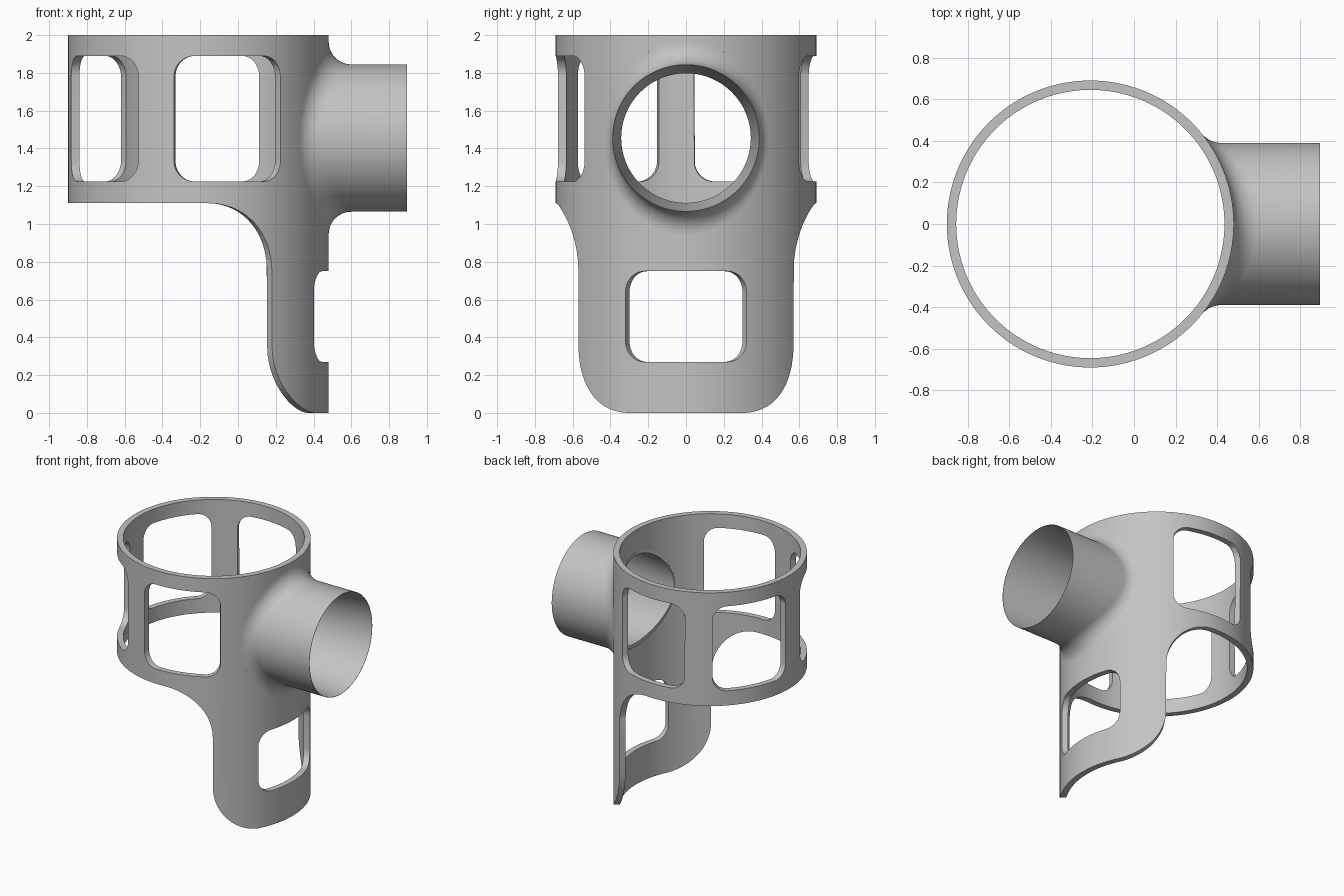
import bpy, bmesh, math
from mathutils import Vector

cube = bpy.data.objects.get("Cube")
if cube:
    bpy.data.objects.remove(cube, do_unlink=True)

CX, R, WALL = -0.21, 0.69, 0.045           # collar axis, outer radius, thickness
TOP, RIM = 2.0, 1.11                       # collar height range
TONGUE, BEND = 0.67, 0.36                  # tongue half width along the arc, corner radius
PIPE_Z, PIPE_R, BORE_R, PIPE_END = 1.455, 0.39, 0.343, 0.895
FILLET = 0.12
HOLE_R = BORE_R * R / (R - WALL) + 0.002

grey = bpy.data.materials.new("plain grey")
grey.use_nodes = True
grey.diffuse_color = (0.55, 0.55, 0.55, 1)
grey.node_tree.nodes["Principled BSDF"].inputs["Base Color"].default_value = (0.55, 0.55, 0.55, 1)


def make_object(name, bm):
    mesh = bpy.data.meshes.new(name)
    bm.to_mesh(mesh)
    bm.free()
    ob = bpy.data.objects.new(name, mesh)
    bpy.context.collection.objects.link(ob)
    mesh.materials.append(grey)
    return ob


def smooth(ob):
    bpy.ops.object.select_all(action='DESELECT')
    ob.select_set(True)
    bpy.context.view_layer.objects.active = ob
    bpy.ops.object.shade_smooth_by_angle(angle=math.radians(35))


def arc(radius, d):
    return math.sqrt(max(radius * radius - d * d, 0))


def wrap(angle):
    return (angle + math.pi) % (2 * math.pi) - math.pi


# Rounded windows: centre angle, half width along the arc, bottom, top
CORNER = 0.11
tongue_window = (0.0, 0.333, 0.27, 0.75)
windows = [(-math.radians(75.9 + 66.4 * k), 0.30, 1.225, 1.89) for k in range(4)]


def window_span(window, angle):
    """Lower and upper edge of a window at an angle, or None outside it."""
    centre, half, low, high = window
    d = abs(wrap(angle - centre)) * R
    if d > half + 1e-6:
        return None
    cut = CORNER - arc(CORNER, max(d - half + CORNER, 0))
    return low + cut, high - cut


def pipe_span(angle):
    y = R * math.sin(angle)
    if math.cos(angle) < 0 or abs(y) > HOLE_R + 1e-6:
        return None
    h = arc(HOLE_R, y)
    return PIPE_Z - h, PIPE_Z + h


def upper_span(angle):
    spans = [window_span(w, angle) for w in windows] + [pipe_span(angle)]
    return next((s for s in spans if s), None)


def column_levels(angle):
    """Heights of the rows of one column; gaps are filled evenly."""
    s = abs(wrap(angle)) * R
    z = [None] * 7
    z[6] = TOP
    if s <= TONGUE + 1e-6:
        z[0] = BEND - arc(BEND, max(s - TONGUE + BEND, 0))
        if s > TONGUE - 1e-6:
            z[1] = RIM - BEND
    else:
        z[0] = z[1] = RIM - BEND + arc(BEND, max(TONGUE + BEND - s, 0))
    for i, span in ((2, window_span(tongue_window, angle)), (4, upper_span(angle))):
        if span:
            z[i], z[i + 1] = span
    known = [i for i in range(7) if z[i] is not None]
    for a, b in zip(known, known[1:]):
        for i in range(a + 1, b):
            z[i] = z[a] + (z[b] - z[a]) * (i - a) / (b - a)
    return z


# Column angles: even steps plus close ones around every curve
angles = [math.radians(2 * i) for i in range(180)]
steps = [math.sin(math.pi / 2 * i / 10) for i in range(11)]
for sign in (-1, 1):
    for t in steps:
        angles.append(sign * (TONGUE - BEND + BEND * t) / R)
        angles.append(sign * (TONGUE + BEND - BEND * t) / R)
        angles.append(sign * math.asin(HOLE_R * t / R))
        for c, half, low, high in windows + [tongue_window]:
            angles.append(c + sign * (half - CORNER + CORNER * t) / R)
angles = sorted({round(a % (2 * math.pi), 5) for a in angles})

# Collar with tongue: a curved skin with openings, thickened inward
bm = bmesh.new()
columns = [[bm.verts.new((CX + R * math.cos(a), R * math.sin(a), z)) for z in column_levels(a)]
           for a in angles]
for i, a in enumerate(angles):
    j = (i + 1) % len(angles)
    mid = a + (angles[j] - a) % (2 * math.pi) / 2
    skip = set()
    if abs(wrap(mid)) * R > TONGUE:
        skip.add(0)
    if window_span(tongue_window, mid):
        skip.add(2)
    if upper_span(mid):
        skip.add(4)
    for k in set(range(6)) - skip:
        bm.faces.new((columns[i][k], columns[j][k], columns[j][k + 1], columns[i][k + 1]))
bmesh.ops.delete(bm, geom=[v for v in bm.verts if not v.link_faces], context='VERTS')
bmesh.ops.remove_doubles(bm, verts=bm.verts, dist=1e-4)
collar = make_object("collar_with_tongue", bm)
thick = collar.modifiers.new("thickness", 'SOLIDIFY')
thick.thickness = WALL
thick.offset = -1
bpy.context.view_layer.objects.active = collar
bpy.ops.object.modifier_apply(modifier=thick.name)
smooth(collar)


# Side pipe: rolling fillet onto the collar, thin lip, tapered bore
def pipe_section(t):
    c, s = math.cos(t), math.sin(t)
    reach = PIPE_R + FILLET
    ball = Vector((arc(R + FILLET, reach * c), reach * c, reach * s))
    to_wall = Vector((-ball.x, -ball.y, 0)).normalized()
    to_pipe = Vector((0, -c, -s))
    pts = [ball + to_wall * (FILLET + 0.02)]
    for i in range(13):
        pts.append(ball + to_wall.slerp(to_pipe, i / 12) * FILLET)
    for radius in (PIPE_R, PIPE_R - 0.002):
        pts.append(Vector((PIPE_END - CX, radius * c, radius * s)))
    pts.append(Vector((arc(R - WALL + 0.003, BORE_R * c), BORE_R * c, BORE_R * s)))
    return [p + Vector((CX, 0, PIPE_Z)) for p in pts]


bm = bmesh.new()
N = 128
rings = [[bm.verts.new(p) for p in pipe_section(2 * math.pi * i / N)] for i in range(N)]
for i in range(N):
    a, b = rings[i], rings[(i + 1) % N]
    for k in range(len(a)):
        n = (k + 1) % len(a)
        bm.faces.new((a[k], b[k], b[n], a[n]))
bmesh.ops.recalc_face_normals(bm, faces=bm.faces)
smooth(make_object("side_pipe", bm))
